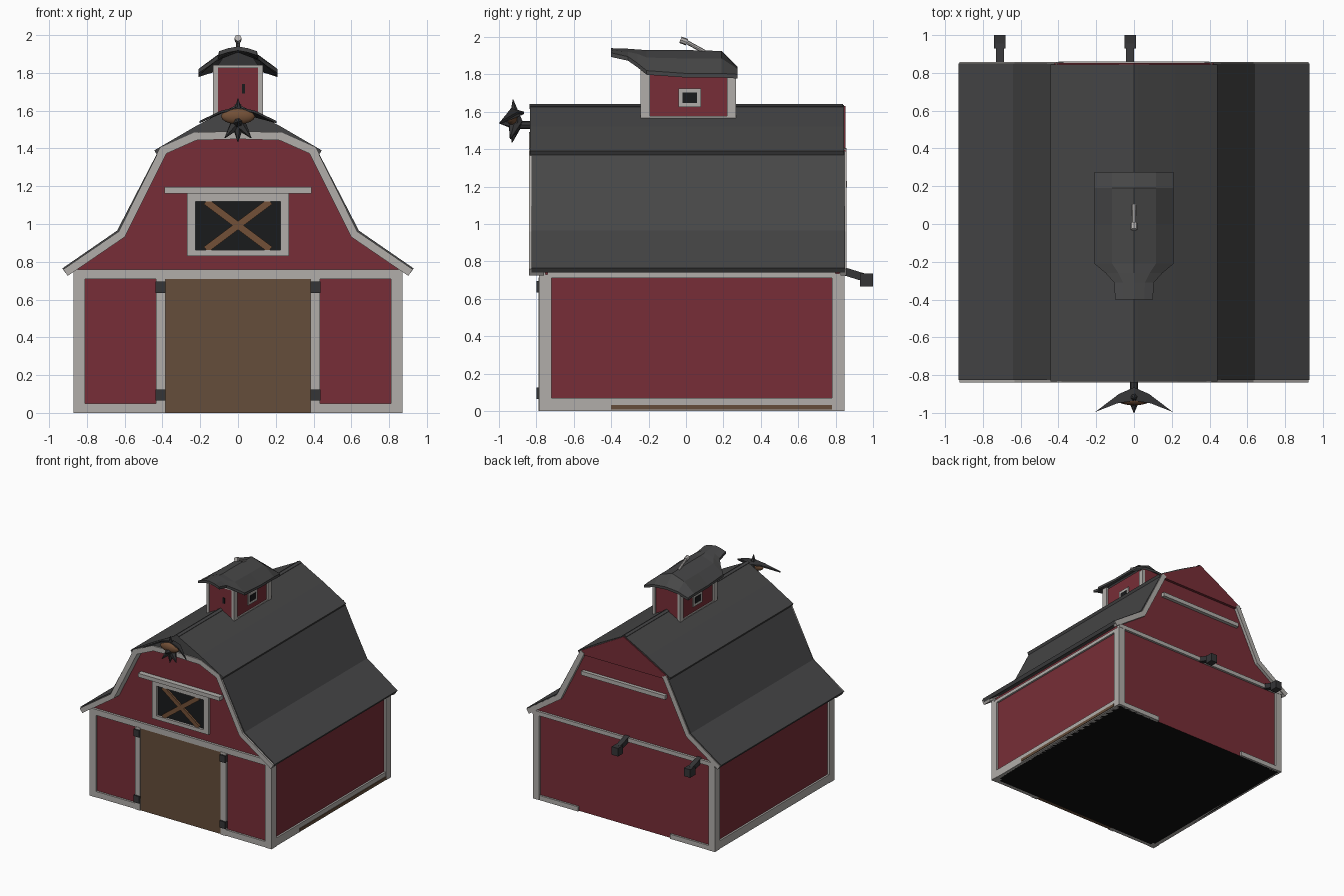
import bpy, bmesh, math
from mathutils import Vector, Matrix

if "Cube" in bpy.data.objects:
    bpy.data.objects.remove(bpy.data.objects["Cube"])


def material(name, r, g, b):
    m = bpy.data.materials.new(name)
    m.diffuse_color = (r, g, b, 1)
    m.use_nodes = True
    m.node_tree.nodes["Principled BSDF"].inputs["Base Color"].default_value = m.diffuse_color
    return m


RED = material("barn red", 0.185, 0.027, 0.038)
ROOF = material("roof grey", 0.062, 0.062, 0.063)
WHITE = material("trim white", 0.44, 0.42, 0.40)
DOOR = material("door brown", 0.128, 0.075, 0.043)
WOOD = material("beam brown", 0.17, 0.08, 0.038)
BLACK = material("opening black", 0.010, 0.011, 0.012)
FLOOR = material("floor black", 0.005, 0.005, 0.005)
IRON = material("iron grey", 0.035, 0.035, 0.037)
PALE = material("pale metal", 0.47, 0.45, 0.44)


def make(name, verts, faces, mat):
    me = bpy.data.meshes.new(name)
    me.from_pydata([tuple(v) for v in verts], [], faces)
    bm = bmesh.new()
    bm.from_mesh(me)
    bmesh.ops.recalc_face_normals(bm, faces=bm.faces)
    bm.to_mesh(me)
    bm.free()
    me.materials.append(mat)
    ob = bpy.data.objects.new(name, me)
    bpy.context.collection.objects.link(ob)
    return ob


def prism(name, pts, y0, y1, mat):
    """Solid from an (x, z) outline extruded along y."""
    n = len(pts)
    verts = [(x, y, z) for y in (y0, y1) for x, z in pts]
    faces = [tuple(range(n)), tuple(range(2 * n - 1, n - 1, -1))]
    faces += [(i, (i + 1) % n, n + (i + 1) % n, n + i) for i in range(n)]
    return make(name, verts, faces, mat)


def box(name, x0, x1, y0, y1, z0, z1, mat):
    return prism(name, [(x0, z0), (x1, z0), (x1, z1), (x0, z1)], y0, y1, mat)


def band(name, path, w, y0, y1, mat):
    """Strip of width w hanging below an (x, z) path that runs left to right."""
    p = [Vector(q) for q in path]
    verts = []
    for i, q in enumerate(p):
        a = (q - p[max(i - 1, 0)]).normalized() if i else (p[1] - q).normalized()
        b = (p[i + 1] - q).normalized() if i < len(p) - 1 else a
        t = (a + b).normalized()
        o = q + Vector((t.y, -t.x)) * w / max(t.dot(a), 0.5)
        verts += [(q.x, y0, q.y), (q.x, y1, q.y), (o.x, y1, o.y), (o.x, y0, o.y)]
    faces = [(0, 1, 2, 3), tuple(len(verts) - k for k in (1, 2, 3, 4))]
    for i in range(0, len(verts) - 4, 4):
        faces += [(i + k, i + (k + 1) % 4, i + 4 + (k + 1) % 4, i + 4 + k) for k in range(4)]
    return make(name, verts, faces, mat)


def beam(name, a, b, r, mat, sides=4, tip=None):
    """Bar, or spike when tip is small, between two points."""
    a, b = Vector(a), Vector(b)
    bm = bmesh.new()
    rot = (b - a).to_track_quat('Z', 'Y').to_matrix().to_4x4()
    bmesh.ops.create_cone(bm, cap_ends=True, segments=sides, radius1=r,
                          radius2=r if tip is None else tip, depth=(b - a).length,
                          matrix=Matrix.Translation((a + b) / 2) @ rot @ Matrix.Rotation(math.pi / 4, 4, 'Z'))
    me = bpy.data.meshes.new(name)
    bm.to_mesh(me)
    bm.free()
    me.materials.append(mat)
    ob = bpy.data.objects.new(name, me)
    bpy.context.collection.objects.link(ob)
    return ob


def mirrored(pts):
    """Right half listed from the eave up to the ridge -> left to right."""
    return [(-x, z) for x, z in pts] + [(x, z) for x, z in reversed(pts) if x > 0]


# walls and gables in one solid, black underneath
body = prism("barn_walls", mirrored([(0.85, 0.0), (0.85, 0.77), (0.62, 0.92), (0.405, 1.365), (0, 1.60)]),
             -0.765, 0.83, RED)
body.data.materials.append(FLOOR)
for f in body.data.polygons:
    if f.normal.z < -0.9:
        f.material_index = 1

# roof: flared lower slopes, thicker upper slabs and ridge cap
band("lower_roof", mirrored([(0.93, 0.765), (0.64, 0.965), (0.42, 1.39), (0, 1.61)]), 0.03, -0.825, 0.85, ROOF)
band("upper_roof", mirrored([(0.443, 1.39), (0.22, 1.52), (0, 1.635)]), 0.035, -0.835, 0.845, ROOF)
band("ridge_cap", [(-0.02, 1.632), (0, 1.642), (0.02, 1.632)], 0.02, -0.838, 0.84, ROOF)

# gable trim: arched at the front, sloping boards only at the back
rake = [(0.925, 0.76), (0.632, 0.96), (0.41, 1.405)]
band("front_gable_trim", mirrored(rake + [(0.23, 1.485), (0, 1.492)]), 0.042, -0.84, -0.76, WHITE)
prism("front_peak_fill", [(-0.41, 1.38), (-0.21, 1.46), (0.21, 1.46), (0.41, 1.38), (0, 1.61)], -0.828, -0.76, ROOF)
prism("back_peak", [(-0.42, 1.37), (0.42, 1.37), (0.42, 1.395), (0, 1.63), (-0.42, 1.395)], 0.825, 0.853, RED)
for s, side in ((1, "right"), (-1, "left")):
    path = [(s * x, z) for x, z in rake]
    band("back_gable_trim_" + side, path if s < 0 else path[::-1], 0.042, 0.825, 0.857, WHITE)

# white boards around the walls
box("front_lintel", -0.87, 0.87, -0.785, -0.75, 0.71, 0.76, WHITE)
box("back_band", -0.87, 0.87, 0.82, 0.85, 0.73, 0.765, WHITE)
box("back_ledge", -0.40, 0.40, 0.82, 0.86, 1.195, 1.23, WHITE)
for s, side in ((1, "right"), (-1, "left")):
    def sbox(name, x0, x1, *rest):
        return box(name + "_" + side, min(s * x0, s * x1), max(s * x0, s * x1), *rest)
    sbox("front_corner_post", 0.81, 0.87, -0.785, -0.72, 0, 0.73, WHITE)
    sbox("back_corner_post", 0.81, 0.87, 0.78, 0.848, 0, 0.735, WHITE)
    sbox("side_baseboard", 0.83, 0.866, -0.74, 0.80, 0, 0.07, WHITE)
    sbox("side_top_board", 0.83, 0.866, -0.74, 0.80, 0.71, 0.74, WHITE)
    sbox("front_baseboard", 0.42, 0.83, -0.782, -0.75, 0, 0.05, WHITE)
    sbox("back_baseboard", 0.44, 0.83, 0.82, 0.846, 0, 0.04, WHITE)
    sbox("door_post", 0.385, 0.435, -0.788, -0.75, 0, 0.715, WHITE)
    for z, level in ((0.095, "lower"), (0.665, "upper")):
        sbox(level + "_hinge", 0.385, 0.438, -0.80, -0.77, z - 0.03, z + 0.03, IRON)
box("side_sill_strip", 0.85, 0.872, -0.40, 0.78, 0.008, 0.032, DOOR)

# barn door
box("barn_door", -0.39, 0.39, -0.78, -0.75, 0, 0.71, DOOR)

# loft window with crossed beams and a wide ledge
box("loft_opening", -0.24, 0.24, -0.77, -0.755, 0.85, 1.14, BLACK)
for x0, x1, z0, z1, n in ((-0.27, 0.27, 0.83, 0.862, "bottom"), (-0.27, 0.27, 1.12, 1.165, "top"),
                          (-0.27, -0.225, 0.86, 1.125, "left"), (0.225, 0.27, 0.86, 1.125, "right")):
    box("loft_frame_" + n, x0, x1, -0.79, -0.755, z0, z1, WHITE)
box("loft_ledge", -0.39, 0.39, -0.81, -0.755, 1.162, 1.195, WHITE)
for s in (-1, 1):
    beam("loft_cross_beam", (-0.17 * s, -0.768, 0.865), (0.17 * s, -0.768, 1.12), 0.026, WOOD)

# cupola with corner boards and side windows
box("cupola_walls", -0.12, 0.12, -0.235, 0.26, 1.5, 1.825, RED)
prism("cupola_gable", mirrored([(0.12, 1.82), (0.08, 1.88), (0, 1.91)]), -0.235, 0.19, IRON)
for s in (-1, 1):
    def cbox(name, x0, x1, *rest):
        return box(name, min(s * x0, s * x1), max(s * x0, s * x1), *rest)
    cbox("cupola_post", 0.107, 0.132, -0.242, -0.192, 1.535, 1.84, WHITE)
    cbox("cupola_post", 0.107, 0.132, 0.22, 0.268, 1.535, 1.805, WHITE)
    cbox("cupola_base_board", 0.1, 0.13, -0.22, 0.25, 1.545, 1.577, WHITE)
    cbox("cupola_window_frame", 0.11, 0.129, -0.04, 0.08, 1.625, 1.725, WHITE)
    cbox("cupola_window", 0.11, 0.132, -0.018, 0.058, 1.648, 1.702, BLACK)
box("cupola_top_board", -0.13, 0.13, -0.243, -0.22, 1.825, 1.843, WHITE)
box("cupola_front_slot", 0.02, 0.038, -0.24, -0.23, 1.69, 1.74, BLACK)

# cupola roof lofted along y: narrow raised hood in front, hip behind
# station: y, half width, edge z, middle z, ridge z
stations = [(-0.40, 0.10, 1.915, 1.93, 1.94), (-0.31, 0.105, 1.895, 1.92, 1.937),
            (-0.26, 0.15, 1.86, 1.91, 1.933), (-0.21, 0.21, 1.82, 1.89, 1.93),
            (0.0, 0.21, 1.805, 1.885, 1.93), (0.19, 0.21, 1.805, 1.885, 1.925),
            (0.275, 0.21, 1.80, 1.83, 1.84)]
verts = []
for y, w, ze, zm, zr in stations:
    verts += [(x, y, z + d) for d in (0, -0.022)
              for x, z in ((-w, ze), (-w * 0.55, zm), (0, zr), (w * 0.55, zm), (w, ze))]
ring = [0, 1, 2, 3, 4, 9, 8, 7, 6, 5]
faces = [tuple(ring), tuple(len(verts) - 10 + k for k in ring)]
for i in range(0, len(verts) - 10, 10):
    for k in range(10):
        a, b = ring[k], ring[(k + 1) % 10]
        faces.append((i + a, i + b, i + 10 + b, i + 10 + a))
make("cupola_roof", verts, faces, ROOF)

# leaning finial on the cupola
beam("finial_rod", (0, 0.10, 1.92), (0, -0.01, 1.98), 0.011, PALE, 8)
beam("finial_tip", (0, 0.005, 1.972), (0, -0.03, 1.985), 0.018, PALE, 8)

# spiked winged ornament at the front peak, wings swept over a brown cap
beam("ornament_stem", (0, -0.80, 1.53), (0, -0.92, 1.53), 0.022, IRON, 8)
bpy.ops.mesh.primitive_uv_sphere_add(segments=16, ring_count=8, location=(0, -0.93, 1.57))
cap = bpy.context.object
cap.name = "ornament_cap"
cap.scale = (0.09, 0.03, 0.042)
cap.data.materials.append(WOOD)
bpy.ops.object.shade_smooth_by_angle()
for s in (-1, 1):
    wing = [(0, -0.865, 1.60), (s * 0.08, -0.90, 1.60), (s * 0.205, -0.995, 1.545),
            (s * 0.09, -0.95, 1.60), (0, -0.935, 1.62)]
    wing += [(x, y, z - 0.012) for x, y, z in wing]
    make("ornament_wing", wing, [(0, 1, 2, 3, 4), (9, 8, 7, 6, 5)] +
         [(i, (i + 1) % 5, 5 + (i + 1) % 5, 5 + i) for i in range(5)], IRON)
for t in [(0, -0.925, 1.665), (0, -0.93, 1.435), (0.07, -0.94, 1.455), (-0.07, -0.94, 1.455), (0, -1.0, 1.54)]:
    beam("ornament_spike", (0, -0.91, 1.54), t, 0.04, IRON, 6, 0.002)

# two iron brackets at the back
for x in (-0.71, -0.02):
    beam("back_bracket_arm", (x, 0.82, 0.755), (x, 0.95, 0.715), 0.03, IRON)
    box("back_bracket_block", x - 0.03, x + 0.03, 0.93, 1.0, 0.665, 0.735, IRON)
